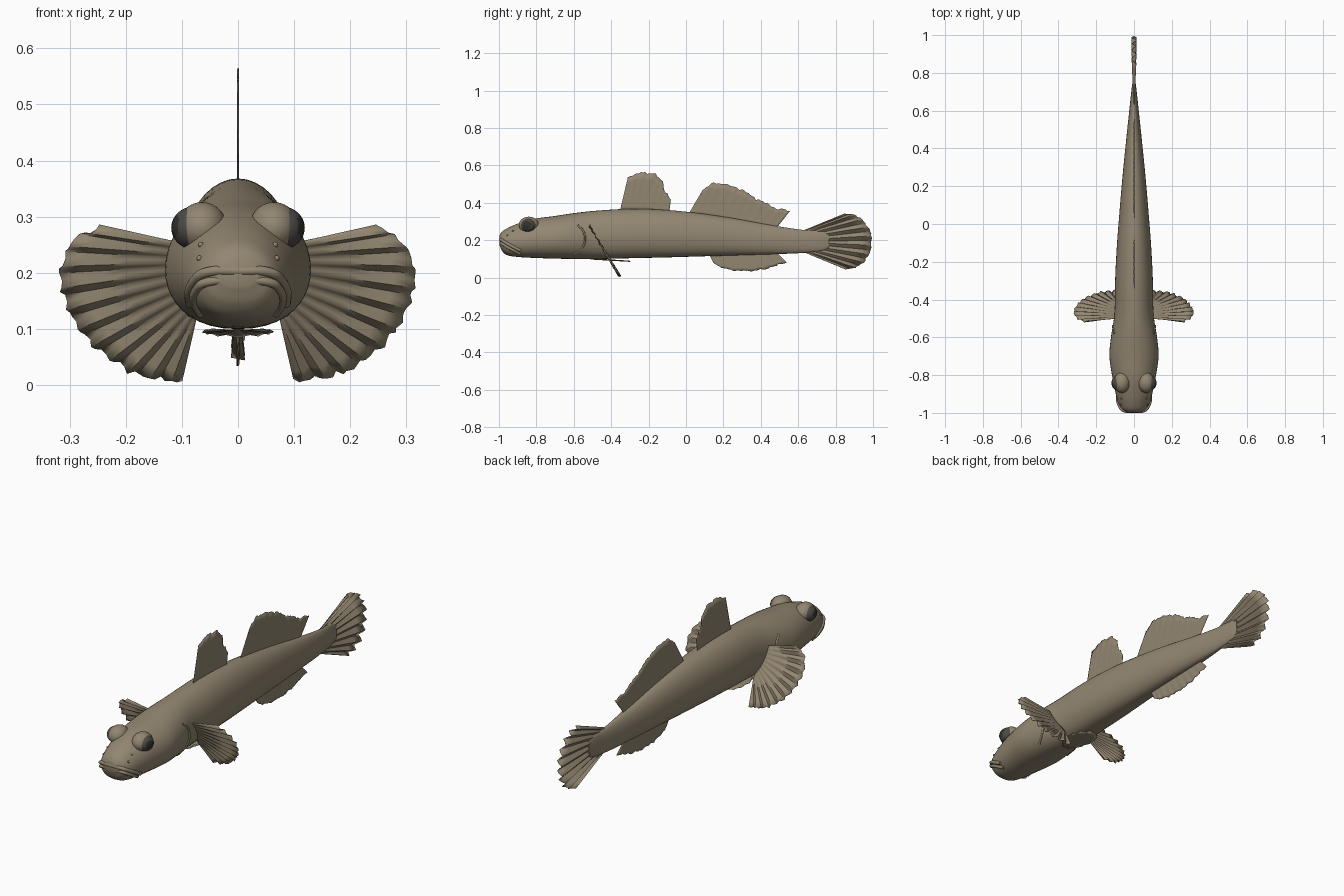
import bpy, bmesh, math, random
from mathutils import Vector

random.seed(4)
if "Cube" in bpy.data.objects:
    bpy.data.objects.remove(bpy.data.objects["Cube"])


def material(name, rgb):
    m = bpy.data.materials.new(name)
    m.use_nodes = True
    m.diffuse_color = (*rgb, 1)
    m.node_tree.nodes["Principled BSDF"].inputs["Base Color"].default_value = (*rgb, 1)
    return m


SKIN = material("olive brown skin", (0.29, 0.24, 0.165))
IRIS = material("dark grey iris", (0.075, 0.07, 0.06))
PUPIL = material("black pupil", (0.03, 0.03, 0.028))


def finish(name, bm, mats, angle=60):
    bmesh.ops.recalc_face_normals(bm, faces=bm.faces)
    mesh = bpy.data.meshes.new(name)
    bm.to_mesh(mesh)
    bm.free()
    for m in mats:
        mesh.materials.append(m)
    ob = bpy.data.objects.new(name, mesh)
    bpy.context.collection.objects.link(ob)
    bpy.ops.object.select_all(action="DESELECT")
    bpy.context.view_layer.objects.active = ob
    ob.select_set(True)
    bpy.ops.object.shade_smooth_by_angle(angle=math.radians(angle))
    return ob


# Body stations: y, top z, bottom z, half width
STATIONS = [
    (-0.998, 0.225, 0.175, 0.035), (-0.985, 0.245, 0.145, 0.06),
    (-0.96, 0.262, 0.122, 0.078), (-0.91, 0.285, 0.112, 0.094),
    (-0.82, 0.313, 0.106, 0.113), (-0.7, 0.33, 0.102, 0.13),
    (-0.6, 0.345, 0.1, 0.122), (-0.48, 0.358, 0.1, 0.104),
    (-0.3, 0.368, 0.104, 0.1), (-0.12, 0.363, 0.108, 0.091),
    (0.05, 0.347, 0.113, 0.078), (0.25, 0.318, 0.119, 0.061),
    (0.45, 0.282, 0.125, 0.041), (0.62, 0.256, 0.132, 0.023),
    (0.73, 0.248, 0.145, 0.011), (0.765, 0.235, 0.16, 0.005)]


def section(y):
    """Top, bottom and half width at y, smoothly interpolated."""
    last = len(STATIONS) - 2
    i = max([k for k in range(last + 1) if STATIONS[k][0] <= y], default=0)
    p, q = STATIONS[i], STATIONS[i + 1]
    before, after = STATIONS[max(i - 1, 0)], STATIONS[min(i + 2, last + 1)]
    d = q[0] - p[0]
    t = min(max((y - p[0]) / d, 0), 1)
    out = []
    for k in (1, 2, 3):
        m0 = (q[k] - before[k]) / (q[0] - before[0]) * d
        m1 = (after[k] - p[k]) / (after[0] - p[0]) * d
        out.append((2*t**3 - 3*t*t + 1) * p[k] + (t**3 - 2*t*t + t) * m0
                   + (3*t*t - 2*t**3) * q[k] + (t**3 - t*t) * m1)
    return out


def side_x(y, z):
    """Half width of the body at height z."""
    top, bottom, w = section(y)
    mid = bottom + 0.45 * (top - bottom)
    u = (z - mid) / (top - mid if z > mid else mid - bottom)
    return w * max(0, 1 - u * u) ** (0.5 if z > mid else 0.4)


# Body loft
bm = bmesh.new()
SIDES, STEPS = 40, 6
ys = [a[0] + (b[0] - a[0]) * s / STEPS
      for a, b in zip(STATIONS, STATIONS[1:]) for s in range(STEPS)]
ys.append(STATIONS[-1][0])
rings = []
for y in ys:
    top, bottom, w = section(y)
    mid = bottom + 0.45 * (top - bottom)
    ring = []
    for k in range(SIDES):
        a = 2 * math.pi * k / SIDES
        c, s = math.cos(a), math.sin(a)
        x = math.copysign(w * abs(c) ** (1 if s >= 0 else 0.8), c)
        z = mid + s * (top - mid if s >= 0 else mid - bottom)
        ring.append(bm.verts.new((x, y, z)))
    rings.append(ring)
for a, b in zip(rings, rings[1:]):
    for k in range(SIDES):
        n = (k + 1) % SIDES
        bm.faces.new((a[k], a[n], b[n], b[k]))
bm.faces.new(rings[0])
bm.faces.new(rings[-1])
finish("body", bm, [SKIN])


def resample(points, n):
    """n + 1 points evenly spaced along a polyline."""
    pts = [Vector(p) for p in points]
    lengths = [(b - a).length for a, b in zip(pts, pts[1:])]
    total, out = sum(lengths), []
    for i in range(n + 1):
        d, k = total * i / n, 0
        while k < len(lengths) - 1 and d > lengths[k]:
            d -= lengths[k]
            k += 1
        out.append(pts[k].lerp(pts[k + 1], min(d / lengths[k], 1)))
    return out


def fin(name, base, edge, place, push, folds=10, depth=0.0, jag=0.008):
    """Sheet between a base line and an outer edge, pleated along push."""
    cols, rows = folds * 4, 6
    inner, outer = resample(base, cols), resample(edge, cols)
    bm, grid = bmesh.new(), []
    for i in range(cols + 1):
        ray = outer[i] - inner[i]
        tip = outer[i] - ray.normalized() * random.random() * jag
        wave = depth * math.cos(2 * math.pi * i / 4)
        column = []
        for j in range(rows + 1):
            v = j / rows
            p = inner[i].lerp(tip, v)
            column.append(bm.verts.new(Vector(place(p.x, p.y)) + Vector(push) * wave * v))
        grid.append(column)
    for a, b in zip(grid, grid[1:]):
        for j in range(rows):
            bm.faces.new((a[j], b[j], b[j + 1], a[j + 1]))
    ob = finish(name, bm, [SKIN], 50)
    thick = ob.modifiers.new("thickness", "SOLIDIFY")
    thick.thickness, thick.offset = 0.002, 0
    return ob


def upright(y, z):
    return (0, y, z)


# Median fins
fin("front_dorsal_fin", [(-0.355, 0.35), (-0.09, 0.345)],
    [(-0.31, 0.54), (-0.27, 0.555), (-0.235, 0.578), (-0.2, 0.56),
     (-0.155, 0.56), (-0.125, 0.53), (-0.115, 0.48), (-0.08, 0.425)],
    upright, (1, 0, 0), 7, 0.001, 0.015)
fin("rear_dorsal_fin", [(0.01, 0.335), (0.48, 0.26)],
    [(0.09, 0.47), (0.14, 0.513), (0.21, 0.51), (0.27, 0.485), (0.33, 0.46),
     (0.38, 0.425), (0.44, 0.4), (0.48, 0.375), (0.56, 0.362)],
    upright, (1, 0, 0), 10, 0.001, 0.012)
fin("anal_fin", [(0.12, 0.13), (0.48, 0.14)],
    [(0.15, 0.075), (0.2, 0.045), (0.27, 0.032), (0.35, 0.032),
     (0.43, 0.045), (0.54, 0.08)], upright, (1, 0, 0), 9, 0.002)
fin("tail_fin", [(0.61, 0.245), (0.61, 0.145)],
    [(0.85, 0.343), (0.9, 0.34), (0.95, 0.312), (0.985, 0.26), (1.0, 0.2),
     (0.985, 0.13), (0.95, 0.075), (0.91, 0.05), (0.86, 0.042)],
    upright, (1, 0, 0), 9, 0.012, 0.01)

# Paired breast fins, leaning back towards the bottom
for side, label in ((1, "left"), (-1, "right")):
    fin(label + "_breast_fin", [(0.085, 0.25), (0.075, 0.115)],
        [(0.25, 0.283), (0.285, 0.268), (0.31, 0.24), (0.322, 0.2),
         (0.316, 0.16), (0.3, 0.12), (0.275, 0.083), (0.24, 0.05),
         (0.2, 0.024), (0.155, 0.008), (0.1, 0.003)],
        lambda x, z: (side * x, -0.35 - 0.6 * z, z), (0, 0.85, 0.5), 11, 0.007)

# Belly disc
fin("belly_fin", [(-0.015, -0.51), (0.015, -0.51)],
    [(-0.05, -0.47), (-0.065, -0.4), (-0.055, -0.34), (-0.025, -0.3), (0, -0.292),
     (0.025, -0.3), (0.055, -0.34), (0.065, -0.4), (0.05, -0.47)],
    lambda x, y: (x, y, 0.098 - 0.05 * (y + 0.51) + 0.8 * x * x), (0, 0, 1), 9, 0.002)


def ball(name, centre, scale, mats, pupil_side=0):
    bm = bmesh.new()
    bmesh.ops.create_uvsphere(bm, u_segments=32, v_segments=20, radius=1)
    look = Vector((pupil_side, -0.25, 0.1)).normalized()
    for f in bm.faces:
        if pupil_side and f.calc_center_median().normalized().dot(look) > 0.85:
            f.material_index = 1
    for v in bm.verts:
        v.co = Vector(centre) + Vector(a * b for a, b in zip(v.co, scale))
    return finish(name, bm, mats)


def tube(name, points, radius):
    curve = bpy.data.curves.new(name, "CURVE")
    curve.dimensions = "3D"
    curve.bevel_depth, curve.bevel_resolution = radius, 3
    curve.use_fill_caps = True
    spline = curve.splines.new("BEZIER")
    spline.bezier_points.add(len(points) - 1)
    for bp, co in zip(spline.bezier_points, points):
        bp.co = co
        bp.handle_left_type = bp.handle_right_type = "AUTO"
    curve.materials.append(SKIN)
    ob = bpy.data.objects.new(name, curve)
    bpy.context.collection.objects.link(ob)


def on_side(side, path):
    return [(side * side_x(y, z), y, z) for y, z in path]


# Eyes, nostrils and gill covers
for side, label in ((1, "left"), (-1, "right")):
    ball(label + "_brow", (side * 0.064, -0.84, 0.281), (0.044, 0.054, 0.045), [SKIN])
    ball(label + "_eye", (side * 0.079, -0.842, 0.28), (0.04, 0.042, 0.038),
         [IRIS, PUPIL], side)
    for n, (y, z) in enumerate(((-0.955, 0.226), (-0.925, 0.25))):
        ball(f"{label}_nostril_{n + 1}", (side * side_x(y, z), y, z), (0.005,) * 3, [SKIN])
    tube(label + "_gill_edge", on_side(side, [(-0.58, 0.28), (-0.55, 0.25), (-0.54, 0.2),
                                              (-0.555, 0.16), (-0.6, 0.125)]), 0.005)

# Lips wrapping round the snout
for label, drop, radius in (("upper_lip", 0, 0.009), ("lower_lip", 0.018, 0.008)):
    path = [(-0.985, 0.2 - drop), (-0.965, 0.188 - drop),
            (-0.93, 0.168 - drop), (-0.885, 0.145 - drop)]
    right = on_side(-1, path)
    tube(label, right[::-1] + [(0, -0.991 + drop / 4, 0.203 - drop)] + on_side(1, path), radius)
